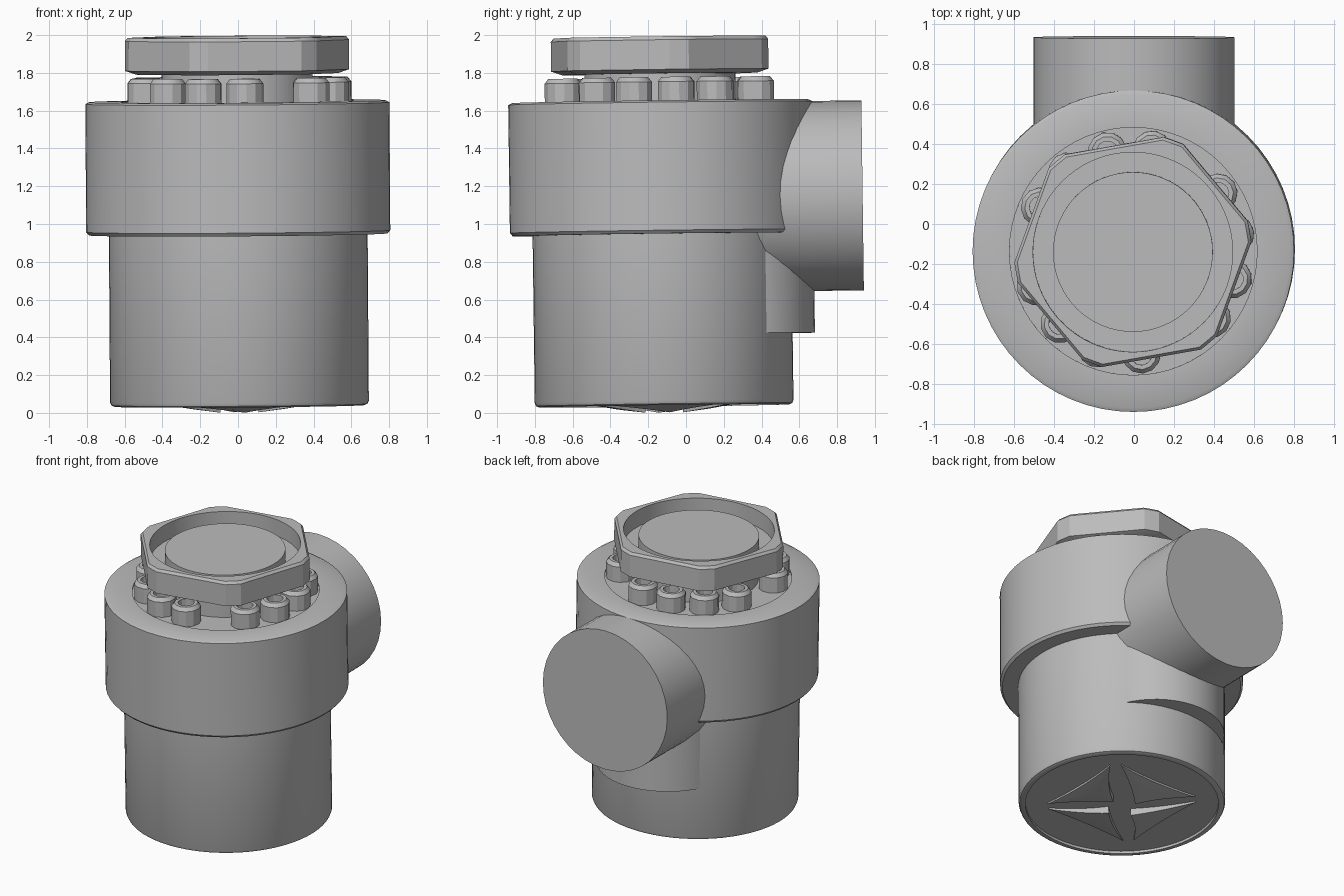
import bpy, bmesh, math
from mathutils import Matrix, Vector

if "Cube" in bpy.data.objects:
    bpy.data.objects.remove(bpy.data.objects["Cube"], do_unlink=True)

metal = bpy.data.materials.new("grey_metal")
metal.use_nodes = True
GREY = (0.5, 0.5, 0.5, 1)
metal.diffuse_color = GREY
metal.node_tree.nodes["Principled BSDF"].inputs["Base Color"].default_value = GREY

# The whole assembly leans very slightly
LEAN = (Matrix.Translation((0.008, -0.115, 0))
        @ Matrix.Rotation(0.013, 4, 'X') @ Matrix.Rotation(-0.007, 4, 'Y'))


def finish(name, bm, place=Matrix()):
    bmesh.ops.remove_doubles(bm, verts=bm.verts, dist=1e-5)
    bmesh.ops.recalc_face_normals(bm, faces=bm.faces)
    mesh = bpy.data.meshes.new(name)
    bm.to_mesh(mesh)
    bm.free()
    mesh.materials.append(metal)
    mesh.transform(LEAN @ place)
    obj = bpy.data.objects.new(name, mesh)
    bpy.context.collection.objects.link(obj)
    bpy.ops.object.select_all(action='DESELECT')
    obj.select_set(True)
    bpy.context.view_layer.objects.active = obj
    bpy.ops.object.shade_smooth_by_angle(angle=math.radians(28))
    return obj


def lathe(name, profile, steps=64, place=Matrix()):
    """Turn (radius, height) points about z; a radius may be a function of angle."""
    bm = bmesh.new()
    rings = []
    for r, z in profile:
        ring = []
        for i in range(steps):
            a = math.tau * i / steps
            rad = r(a) if callable(r) else r
            ring.append(bm.verts.new((rad * math.cos(a), rad * math.sin(a), z)))
        rings.append(ring)
    for low, high in zip(rings, rings[1:]):
        for i in range(steps):
            j = (i + 1) % steps
            bm.faces.new((low[i], low[j], high[j], high[i]))
    return finish(name, bm, place)


# Body barrel with rounded foot and shallow base recess
lathe("body_barrel", [(0, 0.055), (0.64, 0.055), (0.64, 0.037), (0.662, 0.037),
                      (0.678, 0.044), (0.685, 0.06), (0.685, 1.0), (0, 1.0)])

# Wide collar with a recessed bolt seat
lathe("collar", [(0, 0.945), (0.79, 0.945), (0.805, 0.962), (0.805, 1.64),
                 (0.785, 1.65), (0.62, 1.65), (0.62, 1.64), (0, 1.64)])

# Side outlet and the pad beneath it
lathe("outlet_pipe", [(0, 0.2), (0.503, 0.2), (0.503, 1.065), (0, 1.065)], 40,
      Matrix.Translation((0, 0, 1.138)) @ Matrix.Rotation(-math.pi / 2, 4, 'X'))
lathe("outlet_pad", [(0, 0.415), (0.46, 0.415), (0.46, 1.1), (0, 1.1)], 48,
      Matrix.Translation((0, 0.343, 0)))

# Neck running up through the nut
lathe("neck", [(0, 1.6), (0.4, 1.6), (0.4, 1.95), (0, 1.95)])


# Hexagonal nut with clipped corners
def hexagon(scale):
    def radius(a):
        deg = (math.degrees(a) - 10) % 60 - 30
        if abs(deg) <= 25.01:
            return scale * 0.54 / math.cos(math.radians(deg))
        off = math.radians(30 - abs(deg))
        return scale * 0.594 / math.cos(off)
    return radius


lathe("hex_nut", [(0, 1.795), (hexagon(0.9), 1.795), (hexagon(1), 1.815),
                  (hexagon(1), 1.972), (hexagon(0.975), 1.99), (0.5, 1.99),
                  (0.5, 1.87), (0, 1.87)], 72)

# Three groups of four socket head bolts
for group in range(3):
    for n in range(4):
        a = math.radians(-40.5 + 120 * group + 25 * n)
        spot = (Matrix.Translation((0.515 * math.cos(a), 0.515 * math.sin(a), 0))
                @ Matrix.Rotation(a, 4, 'Z'))
        lathe(f"bolt_{group * 4 + n + 1}",
              [(0, 1.63), (0.098, 1.63), (0.098, 1.75), (0.078, 1.775),
               (0.055, 1.775), (0.055, 1.72), (0, 1.72)], 12, spot)


# Star emblem of four raised curved wedges under the base
def bowed(p, q, pull, count=8):
    """Curve from p to q, its middle drawn towards pull."""
    mid = p.lerp(q, 0.5).lerp(pull, 0.3)
    for i in range(count):
        t = i / count
        yield p * (1 - t) ** 2 + mid * 2 * t * (1 - t) + q * t * t


for k in range(4):
    right, left = Vector((0.37, -0.32, 0.045)), Vector((0.37, 0.32, 0.045))
    apex, heart = Vector((0.1, 0.03, 0.002)), Vector((0.24, 0, 0.02))
    rim = [*bowed(right, left, heart), *bowed(left, apex, heart),
           *bowed(apex, right, heart)]
    bm = bmesh.new()
    bottom = [bm.verts.new(p) for p in rim]
    top = [bm.verts.new((p.x, p.y, 0.06)) for p in rim]
    centre = bm.verts.new(heart)
    for i in range(len(rim)):
        j = (i + 1) % len(rim)
        bm.faces.new((bottom[i], bottom[j], top[j], top[i]))
        bm.faces.new((centre, bottom[j], bottom[i]))
    bm.faces.new(top)
    finish(f"base_wedge_{k + 1}", bm, Matrix.Rotation(k * math.pi / 2, 4, 'Z'))
